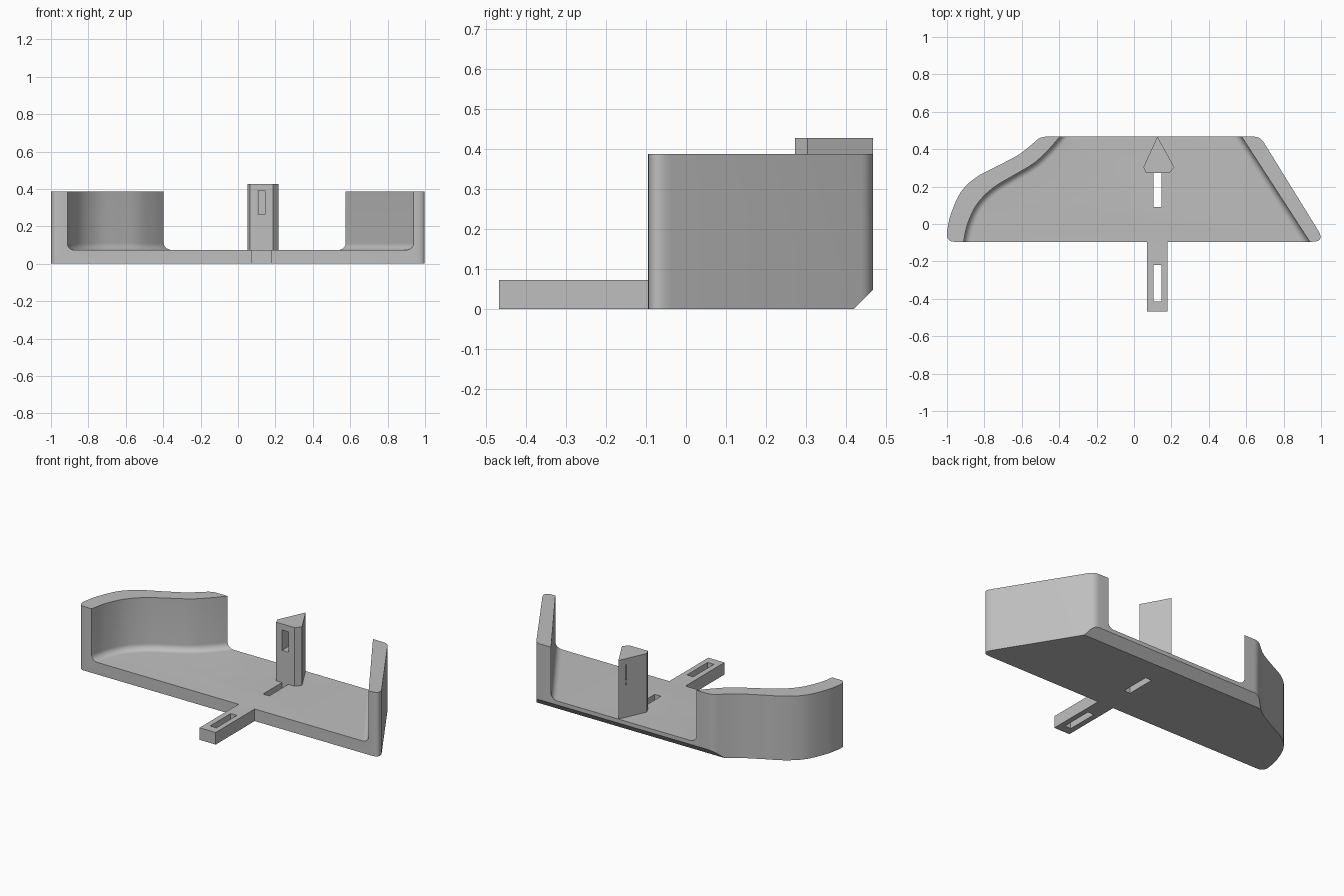
import bpy, bmesh, math
from mathutils import Vector

if "Cube" in bpy.data.objects:
    bpy.data.objects.remove(bpy.data.objects["Cube"], do_unlink=True)

FRONT, BACK, FLOOR, TOP = -0.095, 0.467, 0.073, 0.387
FILLET = 0.036

grey = bpy.data.materials.new("light grey plastic")
grey.use_nodes = True
colour = (0.52, 0.52, 0.52, 1)
grey.diffuse_color = colour
grey.node_tree.nodes["Principled BSDF"].inputs["Base Color"].default_value = colour


def loft(name, rings):
    """Closed solid through rings of equal point count."""
    bm = bmesh.new()
    loops = [[bm.verts.new(p) for p in ring] for ring in rings]
    n = len(loops[0])
    for a, b in zip(loops, loops[1:]):
        for i in range(n):
            j = (i + 1) % n
            bm.faces.new((a[i], a[j], b[j], b[i]))
    bm.faces.new(loops[0][::-1])
    bm.faces.new(loops[-1])
    bmesh.ops.recalc_face_normals(bm, faces=bm.faces)
    mesh = bpy.data.meshes.new(name)
    bm.to_mesh(mesh)
    bm.free()
    mesh.materials.append(grey)
    obj = bpy.data.objects.new(name, mesh)
    bpy.context.collection.objects.link(obj)
    return obj


def prism(name, outline, z0, z1):
    return loft(name, [[(x, y, z) for x, y in outline] for z in (z0, z1)])


def box(name, x0, x1, y0, y1, z0, z1):
    return prism(name, [(x0, y0), (x1, y0), (x1, y1), (x0, y1)], z0, z1)


def spline(points, steps=6):
    """Smooth curve through the points."""
    p = [Vector(q) for q in points]
    p = [2 * p[0] - p[1]] + p + [2 * p[-1] - p[-2]]
    out = []
    for a, b, c, d in zip(p, p[1:], p[2:], p[3:]):
        for i in range(steps):
            t = i / steps
            out.append(0.5 * (2 * b + (c - a) * t + (2 * a - 5 * b + 4 * c - d) * t ** 2
                              + (3 * b - a - 3 * c + d) * t ** 3))
    return out + [p[-2]]


def rounded(corner, before, after, r, steps=7):
    """Rounded corner; r is the distance trimmed from each side."""
    c = Vector(corner)
    a = c + (Vector(before) - c).normalized() * r
    b = c + (Vector(after) - c).normalized() * r
    return [a * (1 - t) ** 2 + 2 * c * t * (1 - t) + b * t * t
            for t in (i / steps for i in range(steps + 1))]


def offset(path, d):
    """Shift a path sideways, to the right of its direction."""
    out = []
    for i, p in enumerate(path):
        t = (path[min(i + 1, len(path) - 1)] - path[max(i - 1, 0)]).normalized()
        out.append(p + Vector((t.y, -t.x)) * d)
    return out


def cut(obj, cutters):
    for c in cutters:
        c.hide_render = True
        m = obj.modifiers.new("cut", "BOOLEAN")
        m.operation, m.solver, m.object = "DIFFERENCE", "EXACT", c
        bpy.context.view_layer.objects.active = obj
        bpy.ops.object.modifier_apply(modifier=m.name)
        bpy.data.objects.remove(c, do_unlink=True)


# Tray outline: wavy right side, slanted left side
wave = spline([(-1.0, -0.04), (-0.98, 0.05), (-0.925, 0.172), (-0.84, 0.252),
               (-0.72, 0.315), (-0.61, 0.375), (-0.535, 0.435)])
low_l, high_l = (1.02, FRONT), (0.675, BACK)
outline = (wave
           + rounded((-0.502, BACK), wave[-1], (0, BACK), 0.035)
           + rounded(high_l, (0, BACK), low_l, 0.035)
           + rounded((1.022, FRONT), high_l, (0, FRONT), 0.07)
           + rounded((-1.0, FRONT), (0, FRONT), wave[0], 0.04))
tray = prism("tray", outline, 0, TOP)

# Cavity between the walls, with a fillet along each wall foot
inner_r = spline([(-0.93, -0.16), (-0.912, FRONT), (-0.89, 0.0), (-0.84, 0.105),
                  (-0.755, 0.192), (-0.64, 0.262), (-0.535, 0.325), (-0.455, 0.4),
                  (-0.397, BACK), (-0.34, 0.54)])
inner_l = [Vector((0.53, 0.537)), Vector((0.985, -0.165))]
rings = []
for i in range(9):
    a = math.pi / 2 * i / 8
    shift, z = FILLET * (1 - math.sin(a)), FLOOR + FILLET * (1 - math.cos(a))
    rings.append([(p.x, p.y, z) for p in offset(inner_r, shift) + offset(inner_l, shift)])
rings.append([(x, y, 0.6) for x, y, z in rings[-1]])
cavity = loft("cavity_cutter", rings)

# Sloped lower back edge
wedge = loft("wedge_cutter", [[(x, 0.418, 0), (x, 0.567, 0.149), (x, 0.567, -0.1), (x, 0.418, -0.1)]
                              for x in (-1.2, 1.2)])

SLOT = (0.104, 0.146)
cut(tray, [cavity, wedge, box("floor_slot", *SLOT, 0.09, 0.272, -0.1, 0.2)])

# Slotted tongue at the front
tongue = box("tongue", 0.07, 0.178, -BACK, FRONT, 0, FLOOR)
cut(tongue, [box("tongue_slot", *SLOT, -0.415, -0.218, -0.1, 0.2)])

# Arrow-shaped post with a window
post = prism("post", [(0.125, BACK), (0.05, 0.303), (0.065, 0.272), (0.188, 0.272),
                      (0.216, 0.303)], FLOOR, 0.427)
cut(post, [box("post_slot", *SLOT, 0.2, 0.425, 0.267, 0.39)])

# Smooth shading with crisp edges
for obj in (tray, tongue, post):
    bpy.ops.object.select_all(action="DESELECT")
    obj.select_set(True)
    bpy.context.view_layer.objects.active = obj
    bpy.ops.object.shade_smooth_by_angle(angle=math.radians(28))
